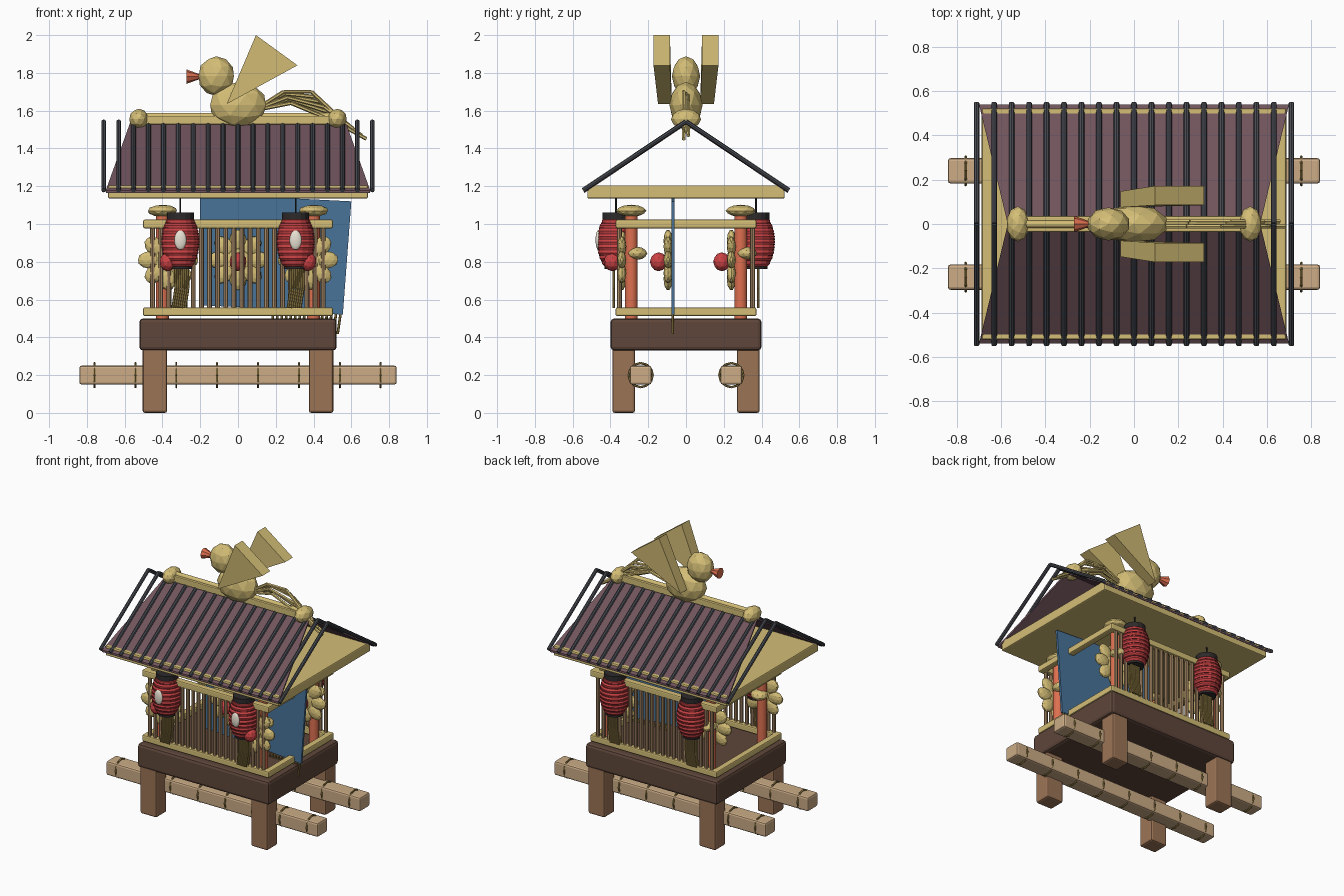
import bpy, bmesh, math
from mathutils import Vector, Matrix

if "Cube" in bpy.data.objects:
    bpy.data.objects.remove(bpy.data.objects["Cube"])

def lin(c):
    c /= 255
    return c / 12.92 if c < 0.04 else ((c + 0.055) / 1.055) ** 2.4

MATS = {}
for n, rgb in dict(gold=(212, 190, 118), dark_wood=(94, 70, 58), leg_wood=(156, 116, 86), pole_wood=(204, 172, 134),
                   slat_wood=(172, 140, 104), red=(204, 66, 68), dark_red=(140, 45, 48), orange=(222, 112, 80),
                   blue=(72, 116, 154), tile=(112, 84, 92), iron=(72, 75, 82), straw=(150, 128, 70),
                   black=(45, 42, 42), cream=(232, 226, 210)).items():
    m = bpy.data.materials.new(n)
    m.diffuse_color = (*[lin(c) for c in rgb], 1)
    m.use_nodes = True
    m.node_tree.nodes["Principled BSDF"].inputs["Base Color"].default_value = m.diffuse_color
    MATS[n] = m

def box(bm, c, s):
    bmesh.ops.create_cube(bm, size=1, matrix=Matrix.Translation(c) @ Matrix.Diagonal((*s, 1)))

def rod(bm, p, q, r, r2=None, n=8):
    p, q = Vector(p), Vector(q)
    d = q - p
    M = Matrix.Translation((p + q) / 2) @ d.to_track_quat('Z', 'Y').to_matrix().to_4x4()
    bmesh.ops.create_cone(bm, cap_ends=True, segments=n, radius1=r, radius2=r if r2 is None else r2,
                          depth=d.length, matrix=M)

def ball(bm, c, s, sub=2, rot=Matrix()):
    bmesh.ops.create_icosphere(bm, subdivisions=sub, radius=1,
                               matrix=Matrix.Translation(c) @ rot @ Matrix.Diagonal((*s, 1)))

def prism(bm, a, b):
    # solid between two matching outlines
    va, vb = [bm.verts.new(p) for p in a], [bm.verts.new(p) for p in b]
    bm.faces.new(va)
    bm.faces.new(vb[::-1])
    for i in range(len(va)):
        j = (i + 1) % len(va)
        bm.faces.new((va[j], va[i], vb[i], vb[j]))

def lathe(bm, c, prof, n=16):
    rings = [[bm.verts.new((c[0] + r * math.cos(2 * math.pi * k / n), c[1] + r * math.sin(2 * math.pi * k / n), z))
              for k in range(n)] for r, z in prof]
    for a, b in zip(rings, rings[1:]):
        for k in range(n):
            bm.faces.new((a[k], a[(k + 1) % n], b[(k + 1) % n], b[k]))
    bm.faces.new(rings[0][::-1])
    bm.faces.new(rings[-1])

def part(name, mat, build, bevel=0, smooth=False):
    bm = bmesh.new()
    build(bm)
    bmesh.ops.recalc_face_normals(bm, faces=bm.faces)
    me = bpy.data.meshes.new(name)
    bm.to_mesh(me)
    bm.free()
    o = bpy.data.objects.new(name, me)
    bpy.context.collection.objects.link(o)
    me.materials.append(MATS[mat])
    if bevel:
        b = o.modifiers.new("bevel", 'BEVEL')
        b.width, b.segments = bevel, 2
    if smooth:
        bpy.ops.object.select_all(action='DESELECT')
        o.select_set(True)
        bpy.context.view_layer.objects.active = o
        bpy.ops.object.shade_smooth_by_angle(angle=math.radians(40))
    return o

def each(items, f):
    return lambda bm: [f(bm, i) for i in items]

S = (-1, 1)
CORNERS = [(sx, sy) for sx in S for sy in S]

# base, legs and carrying poles
part("base_block", 'dark_wood', lambda bm: box(bm, (0, 0, .415), (1.045, .8, .17)), .02)
part("legs", 'leg_wood', each(CORNERS, lambda bm, c: box(bm, (.44 * c[0], .33 * c[1], .175), (.13, .12, .35))), .012)
part("carrying_poles", 'pole_wood', each(S, lambda bm, s: box(bm, (0, .24 * s, .2), (1.68, .115, .1))), .012)

def pole_rope(bm, sx):
    for i in range(8):
        x = -.76 + .2165 * i
        pts = [(x, .24 * sx + .064 * math.cos(a * math.pi / 6), .2 + .064 * math.sin(a * math.pi / 6)) for a in range(13)]
        for p, q in zip(pts, pts[1:]):
            rod(bm, p, q, .006, n=6)
part("pole_ropes", 'straw', each(S, pole_rope))

# railings and slats
def rails(bm, z):
    for s in S:
        box(bm, (0, .35 * s, z), (1.005, .045, .045))
        box(bm, (.48 * s, 0, z), (.045, .74, .045))
part("rails", 'gold', each((.535, 1.0), rails), .008)
part("slats", 'slat_wood', each([(i, s) for i in range(22) for s in S], lambda bm, t: rod(
    bm, (-.452 + .043 * t[0], .353 * t[1], .55), (-.452 + .043 * t[0], .353 * t[1], .985), .013)), smooth=True)

# posts with capitals
part("posts", 'orange', each(CORNERS, lambda bm, c: rod(
    bm, (.4 * c[0], .29 * c[1], .49), (.4 * c[0], .29 * c[1], 1.07), .034, n=16)), smooth=True)
def capital(bm, c):
    ball(bm, (.4 * c[0], .29 * c[1], 1.07), (.08, .08, .032))
    ball(bm, (.4 * c[0], .29 * c[1] + .03, .845), (.06, .055, .035))
part("post_capitals", 'gold', each(CORNERS, capital))

# scalloped flower ornaments with red centres
FLOWERS = [(.37 * sx, .29 * sy - .05, .81) for sx, sy in CORNERS] + [(0, -.095, .81)]
def flower(bm, c):
    ball(bm, c, (.09, .022, .09))
    for k in range(8):
        a = k * math.pi / 4
        ball(bm, (c[0] + .1 * math.cos(a), c[1], c[2] + .1 * math.sin(a)), (.062, .024, .046), 2, Matrix.Rotation(-a, 4, 'Y'))
part("flower_petals", 'gold', each(FLOWERS, flower))
part("flower_centres", 'red', each(FLOWERS, lambda bm, c: ball(bm, (c[0], c[1] - .05, c[2] - .01), (.046, .046, .05))))

# hanging curtain with fringe
CUR = [(-.2, 1.14), (.2, 1.14), (.6, 1.12), (.555, .52), (.2, .55), (-.2, .57)]
part("curtain", 'blue', lambda bm: prism(bm, [(x, -.078, z) for x, z in CUR], [(x, -.062, z) for x, z in CUR]))
part("curtain_fringe", 'straw', each(range(16), lambda bm, i: rod(
    bm, (.19 + .0235 * i, -.07, .55 - .0018 * i), (.175 + .0235 * i, -.07, .44 - .0015 * i), .007, n=6)))

# lanterns
LAN = [(.305 * sx, .37 * sy) for sx, sy in CORNERS]
def barrel(z):
    return .1 - .035 * (abs(z - .905) / .13) ** 2.2
def lantern(bm, c):
    prof = []
    for i in range(19):
        z = .775 + .26 * i / 18
        prof.append((barrel(z) + (.002 if i % 2 else -.004), z))
    lathe(bm, c, prof)
part("lantern_bodies", 'red', each(LAN, lantern))
def hoops(bm, c):
    for i in range(8):
        z = .775 + .26 * (2 * i + 2) / 18
        rod(bm, (*c, z - .003), (*c, z + .003), barrel(z) + .001, n=16)
part("lantern_hoops", 'dark_red', each(LAN, hoops))
def fittings(bm, c):
    rod(bm, (*c, 1.025), (*c, 1.06), .072, n=16)
    rod(bm, (*c, .762), (*c, .785), .062, n=16)
    rod(bm, (*c, 1.05), (*c, 1.15), .005, n=6)
part("lantern_fittings", 'black', each(LAN, fittings))
part("lantern_patches", 'cream', each([c for c in LAN if c[1] < 0],
     lambda bm, c: ball(bm, (c[0], c[1] - .095, .915), (.032, .014, .052), 3)), smooth=True)
def tassel(bm, c):
    for k in range(7):
        for d in (-.012, .012):
            x, y = c[0] - .033 + .011 * k, c[1] + d
            rod(bm, (x + .006, y, .775), (x + .008, y, .66), .007, n=6)
            rod(bm, (x + .008, y, .66), (x - .008, y, .555), .007, n=6)
part("lantern_tassels", 'straw', each(LAN, tassel))

# roof: eave slab, open sloping panels, ribs
part("eave_slab", 'gold', lambda bm: box(bm, (0, 0, 1.17), (1.375, 1.045, .07)), .008)
def panel(bm, s):
    top = [(-.7, .54 * s, 1.178), (.7, .54 * s, 1.178), (.57, 0, 1.54), (-.57, 0, 1.54)]
    prism(bm, top, [(x, y, z - .015) for x, y, z in top])
part("roof_panels", 'tile', each(S, panel))
part("roof_ribs", 'iron', each([(i, s) for i in range(19) for s in S], lambda bm, t: rod(
    bm, (-.711 + .079 * t[0], .545 * t[1], 1.178), (-.711 + .079 * t[0], 0, 1.543), .0125)), smooth=True)

# ridge
def ridge(bm):
    box(bm, (0, 0, 1.55), (1.12, .07, .045))
    rod(bm, (-.54, 0, 1.572), (.54, 0, 1.572), .018)
part("ridge_beam", 'gold', ridge, .005)
part("ridge_finials", 'gold', each(S, lambda bm, s: ball(bm, (.525 * s, 0, 1.555), (.052, .08, .055))))

# roof bird
def bird(bm):
    ball(bm, (0, 0, 1.63), (.155, .088, .122))
    ball(bm, (-.115, 0, 1.783), (.098, .075, .105))
part("bird_body", 'gold', bird)
part("bird_beak", 'orange', lambda bm: rod(bm, (-.272, 0, 1.78), (-.19, 0, 1.78), .038, .008))
WING = [(-.06, 1.635), (.095, 2.0), (.315, 1.84)]
part("bird_wings", 'gold', each(S, lambda bm, s: prism(
    bm, [(x, y * s, z) for (x, z), y in zip(WING, (.075, .085, .085))],
    [(x, y * s, z) for (x, z), y in zip(WING, (.148, .172, .172))])))

# bird tail: fanned bent feathers
HI = [(.13, 1.63), (.24, 1.7), (.39, 1.7), (.54, 1.56)]
LO = [(.13, 1.61), (.28, 1.64), (.52, 1.54), (.68, 1.45)]
def feather(bm, i):
    t = i / 6
    y = .012 * (i % 3 - 1)
    pts = [(a[0] + (b[0] - a[0]) * t, y, a[1] + (b[1] - a[1]) * t) for a, b in zip(HI, LO)]
    for p, q in zip(pts, pts[1:]):
        rod(bm, p, q, .01, n=6)
part("bird_tail", 'gold', each(range(7), feather))
